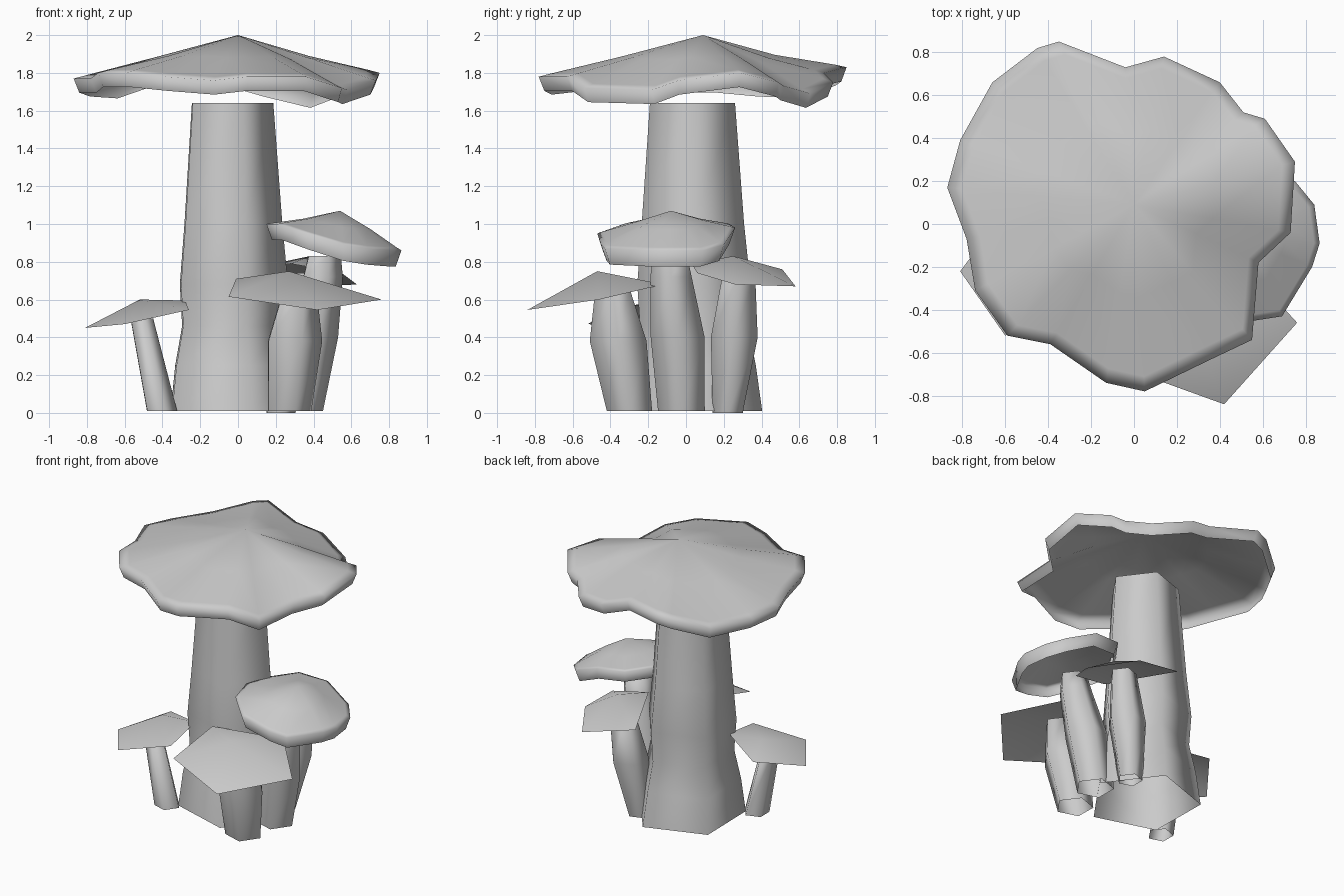
import bpy
import bmesh
from math import cos, sin, radians, tau
from mathutils import Vector

default_cube = bpy.data.objects.get("Cube")
if default_cube:
    bpy.data.objects.remove(default_cube, do_unlink=True)

# One plain grey for everything
grey = bpy.data.materials.new("plain_grey")
grey.use_nodes = True
colour = (0.6, 0.6, 0.6, 1)
grey.diffuse_color = colour
grey.node_tree.nodes["Principled BSDF"].inputs["Base Color"].default_value = colour


def finish(bm, name, sharp_angle):
    """Turn the bmesh into a named, shaded object."""
    bmesh.ops.recalc_face_normals(bm, faces=bm.faces)
    mesh = bpy.data.meshes.new(name)
    bm.to_mesh(mesh)
    bm.free()
    mesh.materials.append(grey)
    part = bpy.data.objects.new(name, mesh)
    bpy.context.collection.objects.link(part)
    bpy.ops.object.select_all(action="DESELECT")
    part.select_set(True)
    bpy.context.view_layer.objects.active = part
    bpy.ops.object.shade_smooth_by_angle(angle=radians(sharp_angle))


def bridge(bm, lower, upper):
    """Join two closed rings of vertices with quads."""
    count = len(lower)
    for i in range(count):
        j = (i + 1) % count
        bm.faces.new((lower[i], lower[j], upper[j], upper[i]))


def fan(bm, ring, peak):
    """Close a ring with triangles meeting at a peak."""
    top = bm.verts.new(peak)
    for i in range(len(ring)):
        bm.faces.new((ring[i], ring[(i + 1) % len(ring)], top))


def make_stem(name, sections):
    """Five-sided stem, open below, lofted through x, y, z, radius."""
    bm = bmesh.new()
    angles = [radians(73) + tau * i / 5 for i in range(5)]
    rings = []
    for x, y, z, radius in sections:
        rings.append([bm.verts.new((x + radius * cos(a), y + radius * sin(a), z))
                      for a in angles])
    for lower, upper in zip(rings, rings[1:]):
        bridge(bm, lower, upper)
    bm.faces.new(rings[-1])
    finish(bm, name, 80)


def make_thin_cap(name, apex, rim):
    """Single-sheet cap: a peak joined to its rim."""
    bm = bmesh.new()
    fan(bm, [bm.verts.new(p) for p in rim], apex)
    finish(bm, name, 60)


def make_lipped_cap(name, apex, rim, evenness, lip):
    """Shallow cone with an evened-out inner ring and a tucked-in lip."""
    bm = bmesh.new()
    peak = Vector(apex)
    points = [Vector(p) for p in rim]
    mean_height = sum(p.z for p in points) / len(points)
    under, edge, outer, inner = [], [], [], []
    for p in points:
        inward = Vector((peak.x - p.x, peak.y - p.y, 0)).normalized()
        under.append(bm.verts.new(p + inward * 0.03 - Vector((0, 0, lip))))
        edge.append(bm.verts.new(p))
        outer.append(bm.verts.new(p.lerp(peak, 0.08)))
        level = Vector((p.x, p.y, p.z + (mean_height - p.z) * evenness))
        inner.append(bm.verts.new(level.lerp(peak, 0.5)))
    for lower, upper in ((under, edge), (edge, outer), (outer, inner)):
        bridge(bm, lower, upper)
    fan(bm, inner, peak)
    finish(bm, name, 180)


# Tall central mushroom
make_stem("main_stem", [
    (-.045, .04, .01, .38), (-.05, .04, .25, .345), (-.05, .04, .46, .3),
    (-.05, .04, .68, .315), (-.05, .035, 1, .285), (-.05, .033, 1.64, .237),
])
make_lipped_cap("main_cap", (0, .09, 2), [
    (-.35, .85, 1.83), (-.04, .73, 1.8), (.14, .78, 1.75), (.4, .66, 1.69),
    (.51, .52, 1.73), (.61, .49, 1.75), (.75, .29, 1.8), (.73, -.04, 1.76),
    (.58, -.18, 1.71), (.55, -.54, 1.72), (.36, -.63, 1.78), (.05, -.78, 1.78),
    (-.13, -.74, 1.76), (-.39, -.56, 1.78), (-.59, -.52, 1.8),
    (-.74, -.31, 1.8), (-.78, -.07, 1.77), (-.87, .17, 1.77),
    (-.81, .39, 1.75), (-.66, .66, 1.74), (-.45, .82, 1.81),
], evenness=.6, lip=.075)

# Small mushroom on the right side
make_stem("right_stem", [(-.41, -.22, .01, .088), (-.515, -.23, .5, .066)])
make_thin_cap("right_cap", (-.52, -.13, .6), [
    (-.81, -.22, .45), (-.6, -.52, .47), (-.26, -.4, .545),
    (-.28, -.09, .595), (-.59, .07, .53),
])

# Front mushroom
make_stem("front_stem", [
    (.262, -.3, .01, .126), (.288, -.36, .38, .158), (.32, -.39, .66, .095),
])
make_thin_cap("front_cap", (.27, -.47, .75), [
    (.42, -.84, .545), (.76, -.46, .6), (.45, -.12, .68),
    (-.01, -.28, .71), (-.05, -.67, .615),
])

# Taller mushroom on the left side
make_stem("left_stem", [
    (.32, -.025, .01, .13), (.38, -.045, .4, .15),
    (.44, -.08, .72, .115), (.45, -.085, .83, .095),
])
make_lipped_cap("left_cap", (.54, -.08, 1.07), [
    (.865, -.09, .86), (.84, .09, .86), (.75, .2, .89), (.54, .26, .98),
    (.33, .23, 1), (.2, .05, 1), (.15, -.12, 1), (.21, -.33, 1),
    (.36, -.47, .95), (.56, -.45, .89), (.69, -.43, .87), (.83, -.2, .86),
], evenness=.2, lip=.085)

# Back mushroom
make_stem("back_stem", [
    (.22, .22, 0, .084), (.28, .255, .4, .13), (.33, .28, .74, .09),
])
make_thin_cap("back_cap", (.38, .25, .83), [
    (.63, .26, .68), (.43, .58, .67), (.05, .51, .76),
    (.28, .03, .79), (.55, .06, .74),
])
